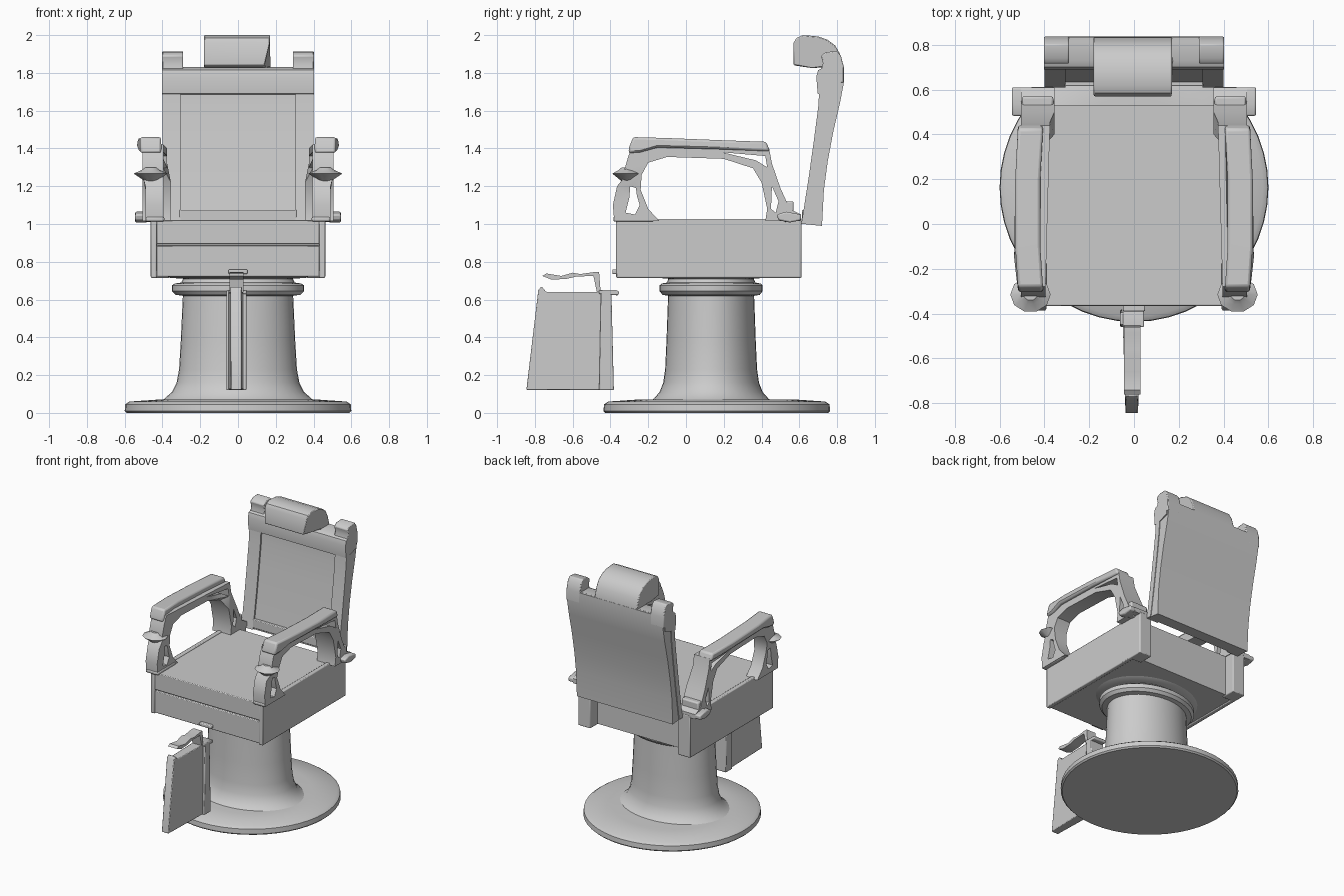
import bpy, bmesh, math
from mathutils import Vector
from mathutils.geometry import tessellate_polygon


def finish(name, bm, bevel=0.0, mirror=False):
    bmesh.ops.recalc_face_normals(bm, faces=bm.faces)
    me = bpy.data.meshes.new(name)
    bm.to_mesh(me)
    bm.free()
    me.shade_smooth()
    me.set_sharp_from_angle(angle=math.radians(35))
    ob = bpy.data.objects.new(name, me)
    bpy.context.collection.objects.link(ob)
    if bevel:
        m = ob.modifiers.new("Bevel", 'BEVEL')
        m.width, m.segments, m.limit_method = bevel, 2, 'ANGLE'
        m.angle_limit = math.radians(40)
    if mirror:
        ob.modifiers.new("Mirror", 'MIRROR')
    return ob


def slab(name, x0, x1, outline, holes=(), bevel=0.0, mirror=False, warp=None):
    """Side profile of (y, z) points, optionally with holes, extruded from x0 to x1."""
    bm = bmesh.new()
    loops = [outline, *holes]
    sides = [[[bm.verts.new((x, y, z)) for y, z in lp] for lp in loops] for x in (x0, x1)]
    for side in sides:
        if holes:
            flat = [v for lp in side for v in lp]
            for tri in tessellate_polygon([[Vector((0, y, z)) for y, z in lp] for lp in loops]):
                bm.faces.new([flat[i] for i in tri])
        else:
            bm.faces.new(side[0])
    for a, b in zip(*sides):
        for i in range(len(a)):
            bm.faces.new((a[i - 1], a[i], b[i], b[i - 1]))
    if warp:
        for v in bm.verts:
            warp(v.co)
    return finish(name, bm, bevel, mirror)


def box(name, x, y, z, bevel=0.0, mirror=False):
    return slab(name, x[0], x[1], [(y[0], z[0]), (y[1], z[0]), (y[1], z[1]), (y[0], z[1])],
                bevel=bevel, mirror=mirror)


def lathe(name, profile, cx=0, cy=0, sy=1.0, n=40, mirror=False):
    """Revolve (radius, z) points about a vertical axis, squashed in y by sy."""
    bm = bmesh.new()
    rings = [[bm.verts.new((cx + r * math.cos(2 * math.pi * i / n),
                            cy + sy * r * math.sin(2 * math.pi * i / n), z))
              for i in range(n)] for r, z in profile]
    for a, b in zip(rings, rings[1:]):
        for i in range(n):
            bm.faces.new((a[i - 1], a[i], b[i], b[i - 1]))
    bm.faces.new(rings[0])
    bm.faces.new(rings[-1])
    return finish(name, bm, mirror=mirror)


# Pedestal: round foot and oval flared column with collar
lathe("base_disc", [(.59, 0), (.6, .01), (.597, .045), (.575, .06), (.40, .072)], cy=.163, n=48)
lathe("column", [(.44, .05), (.39, .075), (.35, .11), (.325, .16), (.312, .23), (.303, .38),
                 (.292, .62), (.33, .625), (.35, .645), (.35, .675), (.335, .685),
                 (.30, .69), (.29, .71), (.36, .715), (.39, .73)], cy=.133, sy=.78)

# Seat: body, split front panel, side walls and rear corner strips
box("seat_body", (-.445, .445), (-.345, .53), (.722, 1.02))
box("seat_front_lower", (-.432, .432), (-.365, -.34), (.722, .885), .005)
box("seat_front_upper", (-.432, .432), (-.365, -.34), (.893, 1.02), .005)
box("seat_side", (.43, .462), (-.37, .61), (.715, 1.027), .006, mirror=True)
box("seat_rear_strip", (.36, .46), (.50, .612), (.715, 1.03), .006, mirror=True)

# Backrest: curved shell, front stiles, padded header, top corners, headrest
front = [(.61, 1.0), (.622, 1.07), (.65, 1.25), (.678, 1.45), (.70, 1.62), (.705, 1.7)]
back = [(.835, 1.83), (.836, 1.75), (.815, 1.64), (.78, 1.49), (.75, 1.33),
        (.73, 1.18), (.72, .99)]
slab("backrest", -.395, .395, [(y + .012, z) for y, z in front] + [(.72, 1.825)] + back)
slab("backrest_stile", .305, .40, front + [(y + .04, z) for y, z in reversed(front)], mirror=True)
box("backrest_foot_rail", (-.31, .31), (.615, .66), (1.01, 1.075), .005)
slab("backrest_header", -.402, .402,
     [(.71, 1.685), (.697, 1.69), (.69, 1.78), (.70, 1.815), (.73, 1.83), (.82, 1.83), (.82, 1.72)])
slab("backrest_corner", .29, .402,
     [(.71, 1.80), (.725, 1.85), (.715, 1.89), (.74, 1.91), (.80, 1.915), (.82, 1.89),
      (.836, 1.83), (.836, 1.75), (.74, 1.74)], bevel=.006, mirror=True)


def slant(co):
    if co.x > 0 and co.z < 1.9 and co.y < .7:
        co.x -= .03


slab("headrest", -.18, .17,
     [(.57, 1.84), (.57, 1.96), (.585, 1.985), (.62, 2.0), (.70, 1.993), (.75, 1.975),
      (.79, 1.945), (.815, 1.90), (.833, 1.84), (.836, 1.76), (.75, 1.78), (.725, 1.83),
      (.67, 1.825)], bevel=.006, warp=slant)


# Arms: openwork side frame that thickens inward at the rear foot
def arm_warp(co):
    if co.y > .38 and co.x < .45:
        co.x -= .04 if co.z < 1.25 else .02
    if co.z < 1.22 and co.y < 0 and co.x > .45:
        co.x -= .015


slab("arm_frame", .395, .505,
     [(-.38, 1.015), (-.387, 1.10), (-.365, 1.20), (-.325, 1.25), (-.325, 1.29), (-.305, 1.36),
      (-.28, 1.42), (.44, 1.40), (.455, 1.32), (.50, 1.19), (.55, 1.08), (.61, 1.05),
      (.61, 1.015), (.42, 1.015), (.43, 1.08), (.40, 1.22), (.355, 1.295), (.2, 1.345),
      (-.1, 1.355), (-.2, 1.325), (-.235, 1.26), (-.24, 1.18), (-.20, 1.08), (-.14, 1.015)],
     holes=[[(-.32, 1.06), (-.27, 1.05), (-.245, 1.10), (-.26, 1.15), (-.265, 1.19),
             (-.295, 1.2), (-.30, 1.14)],
            [(.19, 1.38), (.42, 1.36), (.43, 1.30), (.37, 1.337)],
            [(.455, 1.2), (.49, 1.12), (.475, 1.06), (.45, 1.08)]],
     mirror=True, warp=arm_warp)


def rail_warp(co):
    if co.y < -.2 or co.y > .4:
        co.x -= .012


slab("arm_rail", .418, .53,
     [(-.305, 1.375), (-.30, 1.41), (-.28, 1.46), (-.1, 1.455), (.2, 1.443), (.425, 1.435),
      (.445, 1.385), (.2, 1.395), (-.15, 1.405), (-.24, 1.38)], bevel=.012, mirror=True, warp=rail_warp)
lathe("arm_spike_collar", [(.03, 1.225), (.05, 1.24), (.09, 1.267), (.05, 1.285), (.03, 1.30)],
      cx=.462, cy=-.315, sy=.88, n=10, mirror=True)
box("arm_foot_block", (.39, .49), (-.385, -.17), (1.012, 1.04), .01, mirror=True)
slab("rear_lug", .48, .545,
     [(.49, 1.02), (.48, 1.05), (.53, 1.065), (.61, 1.05), (.61, 1.02), (.55, 1.008)],
     bevel=.008, mirror=True)
box("rear_lug_pin", (.36, .50), (.52, .57), (1.01, 1.12), .01, mirror=True)


# Footrest: tapering upright plate, rear post, top bracket
def foot_taper(co):
    k = min(1, max(0, (co.y + .84) / .4))
    co.x = -.01 + (co.x + .01) * (.7 + .3 * k)


slab("footrest_plate", -.05, .03,
     [(-.845, .122), (-.45, .122), (-.45, .64), (-.74, .64), (-.765, .67), (-.782, .65)],
     bevel=.005, warp=foot_taper)
slab("footrest_post", -.062, .045,
     [(-.46, .12), (-.382, .12), (-.395, .645), (-.45, .65)], bevel=.006)
slab("footrest_cap", -.05, .045,
     [(-.46, .63), (-.36, .622), (-.352, .64), (-.37, .65), (-.46, .652)], bevel=.005)
slab("footrest_bracket", -.045, .03,
     [(-.76, .725), (-.71, .705), (-.63, .71), (-.58, .722), (-.49, .725), (-.472, .64),
      (-.452, .64), (-.46, .745), (-.49, .745), (-.56, .735), (-.60, .742), (-.66, .725),
      (-.74, .738)])
box("front_hinge", (-.05, .05), (-.39, -.35), (.735, .76), .006)
